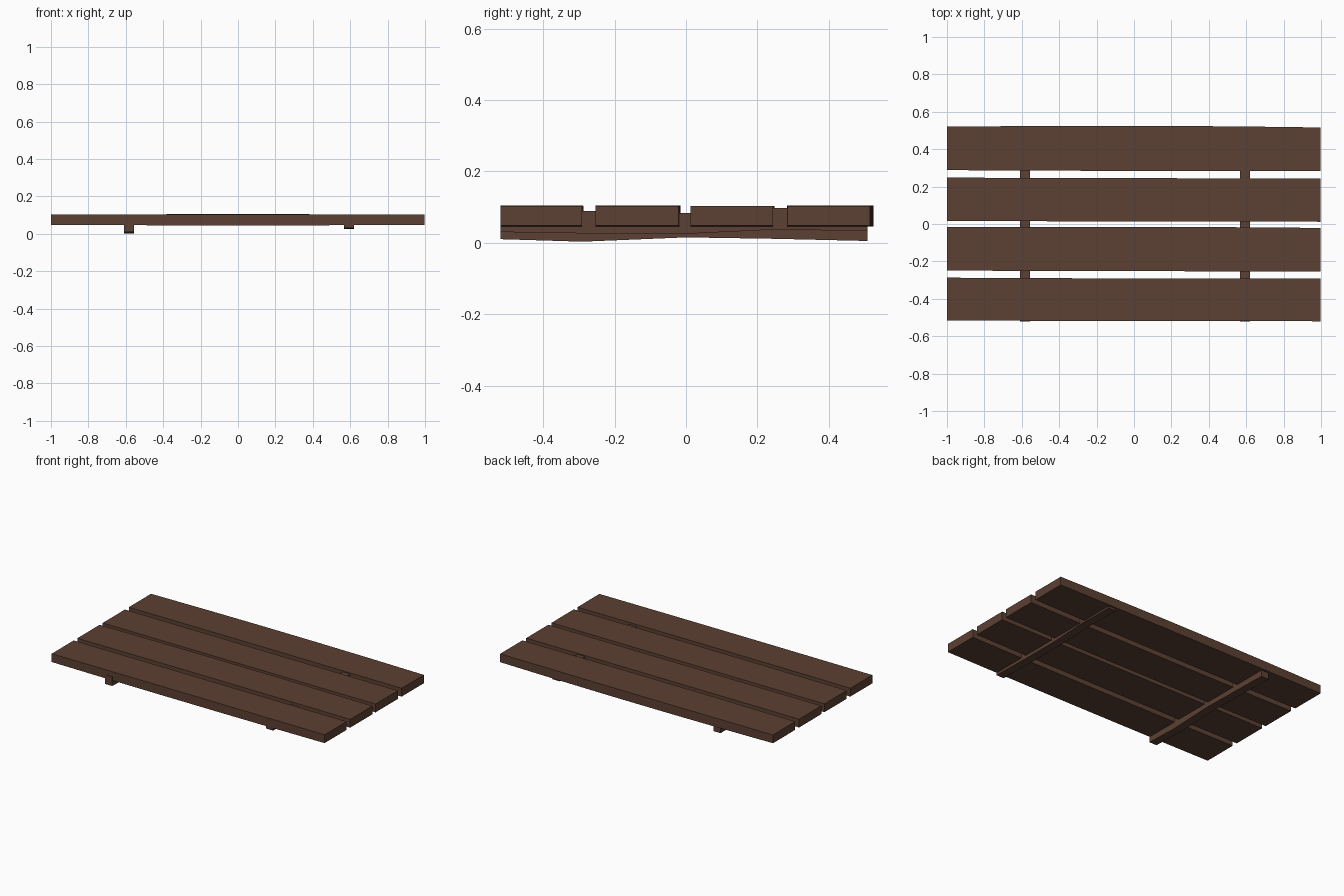
import bpy, bmesh

if "Cube" in bpy.data.objects:
    bpy.data.objects.remove(bpy.data.objects["Cube"])

wood = bpy.data.materials.new("dark_brown_wood")
wood.diffuse_color = (0.107, 0.0513, 0.0331, 1)
wood.use_nodes = True
wood.node_tree.nodes["Principled BSDF"].inputs["Base Color"].default_value = wood.diffuse_color


def beam(name, stations, axis):
    """Sweep a rectangle along an axis.
    Each station: position, side min, side max, bottom z, top z."""
    bm = bmesh.new()
    rings = []
    for p, a, b, lo, hi in stations:
        ring = []
        for s, z in ((a, lo), (b, lo), (b, hi), (a, hi)):
            ring.append(bm.verts.new((p, s, z) if axis == "x" else (s, p, z)))
        rings.append(ring)
    for r0, r1 in zip(rings, rings[1:]):
        for i in range(4):
            j = (i + 1) % 4
            bm.faces.new((r0[i], r0[j], r1[j], r1[i]))
    bm.faces.new(rings[0])
    bm.faces.new(rings[-1])
    bmesh.ops.recalc_face_normals(bm, faces=bm.faces)
    me = bpy.data.meshes.new(name)
    bm.to_mesh(me)
    bm.free()
    me.materials.append(wood)
    ob = bpy.data.objects.new(name, me)
    bpy.context.collection.objects.link(ob)
    return ob


# Four slightly bowed planks: front edge, back edge, bow in y, bow in z
planks = [(-0.518, -0.289, -0.002, 0.001),
          (-0.251, -0.019, 0.004, 0.002),
          (0.014, 0.246, -0.001, 0.0),
          (0.286, 0.518, 0.007, 0.002)]
xs = (-1.0, -0.6, -0.2, 0.2, 0.6, 0.997)
for n, (y0, y1, by, bz) in enumerate(planks, 1):
    st = []
    for x in xs:
        k = 1 - x * x
        shift = -0.002 * x
        st.append((x, y0 + shift - abs(by) * 0.3 * k, y1 + shift + by * k,
                   0.048 - 0.003 * k, 0.103 + bz * k))
    beam(f"plank_{n}", st, "x")

# Two cross battens let into the underside: y, bottom z, top z
left = [(-0.52, 0.01, 0.072), (-0.29, 0.003, 0.066), (0.0, 0.015, 0.075),
        (0.25, 0.011, 0.073), (0.508, 0.005, 0.068)]
right = [(-0.52, 0.03, 0.093), (-0.27, 0.026, 0.089), (0.0, 0.025, 0.083),
         (0.25, 0.037, 0.097), (0.508, 0.033, 0.095)]
for name, x, pts in (("left_batten", -0.582, left), ("right_batten", 0.594, right)):
    beam(name, [(y, x - 0.027, x + 0.027, lo, hi) for y, lo, hi in pts], "y")
